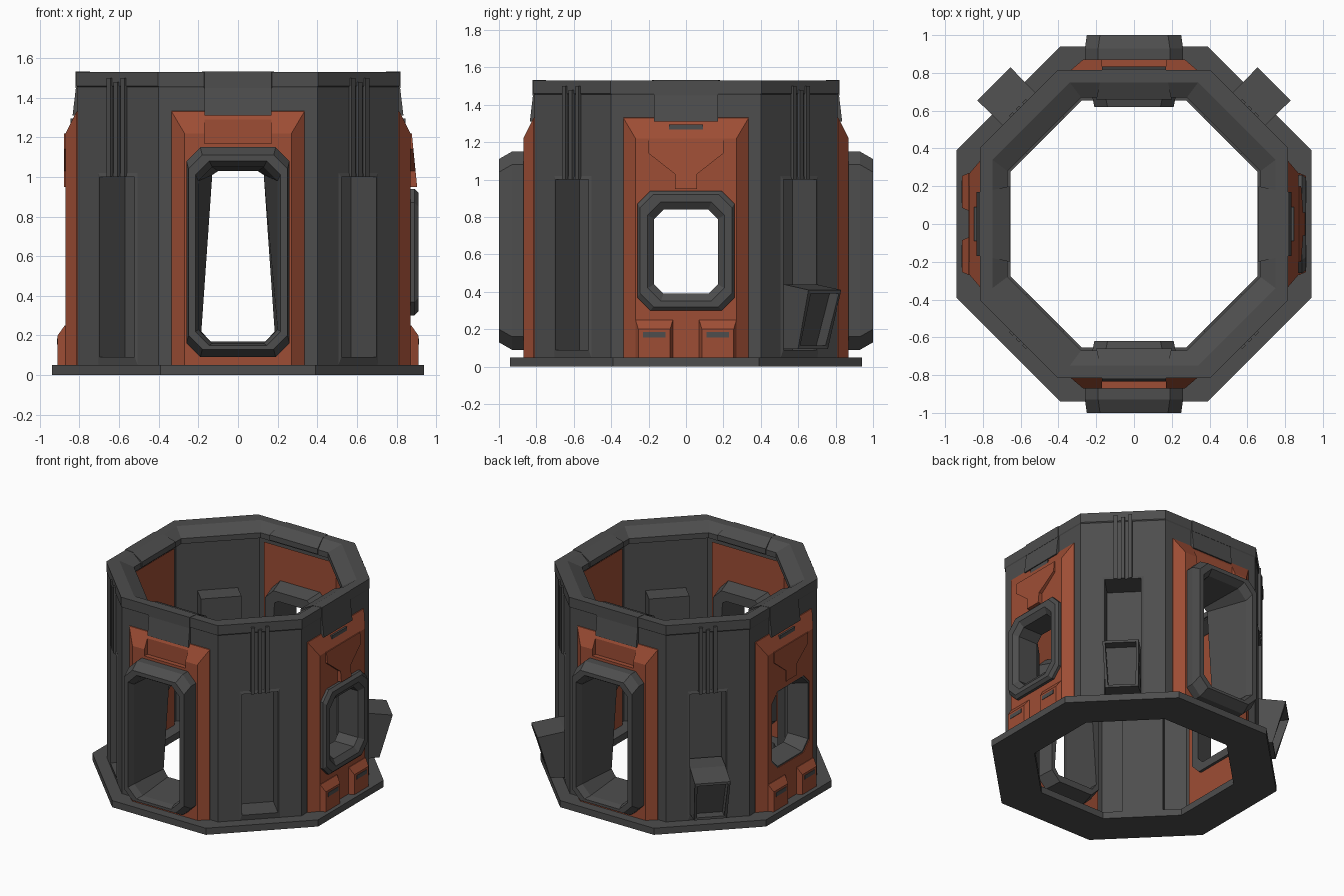
import bpy, bmesh, math
from mathutils import Vector

if "Cube" in bpy.data.objects:
    bpy.data.objects.remove(bpy.data.objects["Cube"])


def material(name, rgb):
    m = bpy.data.materials.new(name)
    m.diffuse_color = (*rgb, 1)
    m.use_nodes = True
    m.node_tree.nodes["Principled BSDF"].inputs["Base Color"].default_value = m.diffuse_color
    return m


GREY = material("dark_grey", (0.075, 0.075, 0.075))
RUST = material("rust_orange", (0.34, 0.075, 0.035))
FRONT, RIGHT, BACK, LEFT = (math.radians(a) for a in (-90, 0, 90, 180))
DIAGONALS = {"front_right": -45, "back_right": 45, "back_left": 135, "front_left": -135}


def loft(name, loops, mat, angle=0.0, closed=False):
    """Skin loops of (sideways, outward, up) points on the side facing angle."""
    out = Vector((math.cos(angle), math.sin(angle), 0))
    side = Vector((-math.sin(angle), math.cos(angle), 0))
    bm = bmesh.new()
    rows = [[bm.verts.new(out * r + side * u + Vector((0, 0, z))) for u, r, z in lp] for lp in loops]
    pairs = list(zip(rows, rows[1:])) + ([(rows[-1], rows[0])] if closed else [])
    for a, b in pairs:
        for i in range(len(a)):
            j = (i + 1) % len(a)
            bm.faces.new((a[i], a[j], b[j], b[i]))
    if not closed:
        bm.faces.new(rows[0])
        bm.faces.new(rows[-1])
    bmesh.ops.recalc_face_normals(bm, faces=bm.faces)
    me = bpy.data.meshes.new(name)
    bm.to_mesh(me)
    bm.free()
    me.materials.append(mat)
    ob = bpy.data.objects.new(name, me)
    bpy.context.collection.objects.link(ob)
    return ob


def rect(r, hw, z0, z1, c=0.0):
    return [(c - hw, r, z0), (c + hw, r, z0), (c + hw, r, z1), (c - hw, r, z1)]


def oct8(r, hw, z0, z1, ch=0.07):
    return [(-hw + ch, r, z0), (hw - ch, r, z0), (hw, r, z0 + ch), (hw, r, z1 - ch),
            (hw - ch, r, z1), (-hw + ch, r, z1), (-hw, r, z1 - ch), (-hw, r, z0 + ch)]


def plan(c, h, z):
    """Octagon seen from above: flat sides at c, corners at h."""
    return [(h, c, z), (c, h, z), (c, -h, z), (h, -c, z),
            (-h, -c, z), (-c, -h, z), (-c, h, z), (-h, c, z)]


def box(name, mat, angle, r0, r1, hw, z0, z1, c=0.0):
    return loft(name, [rect(r0, hw, z0, z1, c), rect(r1, hw, z0, z1, c)], mat, angle)


def cut(target, cutters):
    for cutter in cutters:
        mod = target.modifiers.new("opening", 'BOOLEAN')
        mod.operation = 'DIFFERENCE'
        mod.solver = 'EXACT'
        mod.object = cutter
        bpy.context.view_layer.objects.active = target
        bpy.ops.object.modifier_apply(modifier=mod.name)


# base plate, wall shell and top rim
loft("base_ring", [plan(.94, .39, 0), plan(.94, .39, .05), plan(.655, .275, .05),
                   plan(.655, .275, 0)], GREY, closed=True)
wall = loft("wall", [plan(.81, .40, .04), plan(.81, .40, 1.47), plan(.77, .36, 1.47),
                     plan(.77, .36, .04)], GREY, closed=True)
loft("top_rim", [plan(.815, .403, 1.46), plan(.815, .403, 1.53), plan(.75, .34, 1.53),
                 plan(.67, .28, 1.48), plan(.67, .28, 1.44), plan(.77, .36, 1.39)], GREY, closed=True)

cutters = []
for name, a in (("front", FRONT), ("back", BACK), ("right", RIGHT), ("left", LEFT)):
    door = name in ("front", "back")
    # rust coloured surround with bevelled edges
    panel = loft(name + "_surround", [rect(.74, .30, .05, 1.38), rect(.80, .335, .05, 1.335),
                                      rect(.815, .335, .05, 1.33), rect(.87, .27, .05, 1.22)], RUST, a)
    if door:
        opening = loft(name + "_cutter", [oct8(.5, .225, .12, 1.11), oct8(1.1, .225, .12, 1.11)], GREY, a)
        notch = box(name + "_notch_cutter", GREY, a, .835, 1.0, .17, 1.17, 1.30)
        cut(panel, [opening, notch])
        bpy.data.objects.remove(notch)
    else:
        opening = loft(name + "_cutter", [oct8(.5, .225, .33, .91), oct8(1.1, .225, .33, .91)], GREY, a)
        cut(panel, [opening])
    cutters.append(opening)

    # sloped block above the surround and cap on the rim
    loft(name + "_header", [[(-.17, .79, 1.31), (.17, .79, 1.31), (.17, .79, 1.46), (-.17, .79, 1.46)],
                            [(-.17, .835, 1.31), (.17, .835, 1.31), (.17, .817, 1.46), (-.17, .817, 1.46)]],
         GREY, a)
    loft(name + "_rim_cap", [rect(.66, .20, 1.45, 1.49), rect(.75, .18, 1.45, 1.532),
                             rect(.82, .17, 1.45, 1.532)], GREY, a)

    if door:
        # deep octagonal door tunnel, narrowing to the inside
        inner = [(-.15, .62, .17), (.15, .62, .17), (.185, .62, .22), (.13, .62, 1.01),
                 (.10, .62, 1.03), (-.10, .62, 1.03), (-.13, .62, 1.01), (-.185, .62, .22)]
        loft(name + "_door_frame", [oct8(.62, .21, .12, 1.10), oct8(.87, .26, .09, 1.15),
                                    oct8(.93, .26, .09, 1.15), oct8(1.0, .25, .13, 1.11),
                                    oct8(1.0, .215, .15, 1.08), oct8(.95, .20, .16, 1.05), inner],
             GREY, a, closed=True)
        continue

    # window frame: raised on the right, flush liner on the left
    if name == "right":
        loops = [oct8(.72, .24, .32, .92), oct8(.86, .26, .30, .94), oct8(.89, .26, .30, .94),
                 oct8(.91, .245, .32, .92), oct8(.91, .205, .35, .88), oct8(.88, .17, .39, .84, .05),
                 oct8(.72, .17, .39, .84, .05)]
    else:
        loops = [oct8(.72, .24, .32, .92), oct8(.865, .235, .32, .92), oct8(.865, .215, .34, .90),
                 oct8(.72, .18, .38, .85, .05)]
    loft(name + "_window_frame", loops, GREY, a, closed=True)

    # funnel shaped plate above the window
    slope = .10 if name == "right" else 0
    half = [(.20, 1.22), (.20, 1.14), (.06, 1.03), (.06, .95)]
    shape = half + [(-u, z) for u, z in reversed(half)]
    loft(name + "_funnel_plate", [[(u, .85, z) for u, z in shape],
                                  [(u, .877 + slope * (1.22 - z), z) for u, z in shape]], RUST, a)
    box(name + "_top_slot", GREY, a, .83, .846, .09, 1.265, 1.295)

    # two bumpers with slots below the window
    for side, c in (("a", -.17), ("b", .17)):
        loft(f"{name}_bumper_{side}", [rect(.86, .10, .05, .25, c), rect(.875, .10, .05, .25, c),
                                       rect(.91, .085, .05, .20, c)], RUST, a)
        box(f"{name}_bumper_slot_{side}", GREY, a, .905, .913, .06, .155, .185, c)

for name, deg in DIAGONALS.items():
    a = math.radians(deg)
    cutters.append(box(name + "_cutter", GREY, a, .75, 1.0, .132, .085, 1.005))
    # deep alcove whose back shows inside the room
    loft(name + "_alcove", [rect(.66, .14, .05, 1.02), rect(.856, .14, .05, 1.02),
                            rect(.862, .125, .09, 1.0), rect(.68, .125, .09, 1.0)], GREY, a)
    # slim pipes above the alcove
    for i, u in enumerate((-.05, 0, .05)):
        box(f"{name}_pipe_{i}", GREY, a, .84, .874, .013, 1.0, 1.50 - .02 * (i % 2), u)
    # open hopper on the rear corners
    if name.startswith("back"):
        def face(inset, push):
            top, low = (.124 - inset, 1.05 - push, .41 - inset), (.113 - inset, .96 - push, .095 + inset)
            return [(-low[0], *low[1:]), low, top, (-top[0], *top[1:])]
        loft(name + "_hopper", [rect(.70, .122, .095, .44), rect(.86, .122, .095, .44),
                                face(0, 0), face(.018, 0), face(.018, .07)], GREY, a)

cut(wall, cutters)
for c in cutters:
    bpy.data.objects.remove(c)
